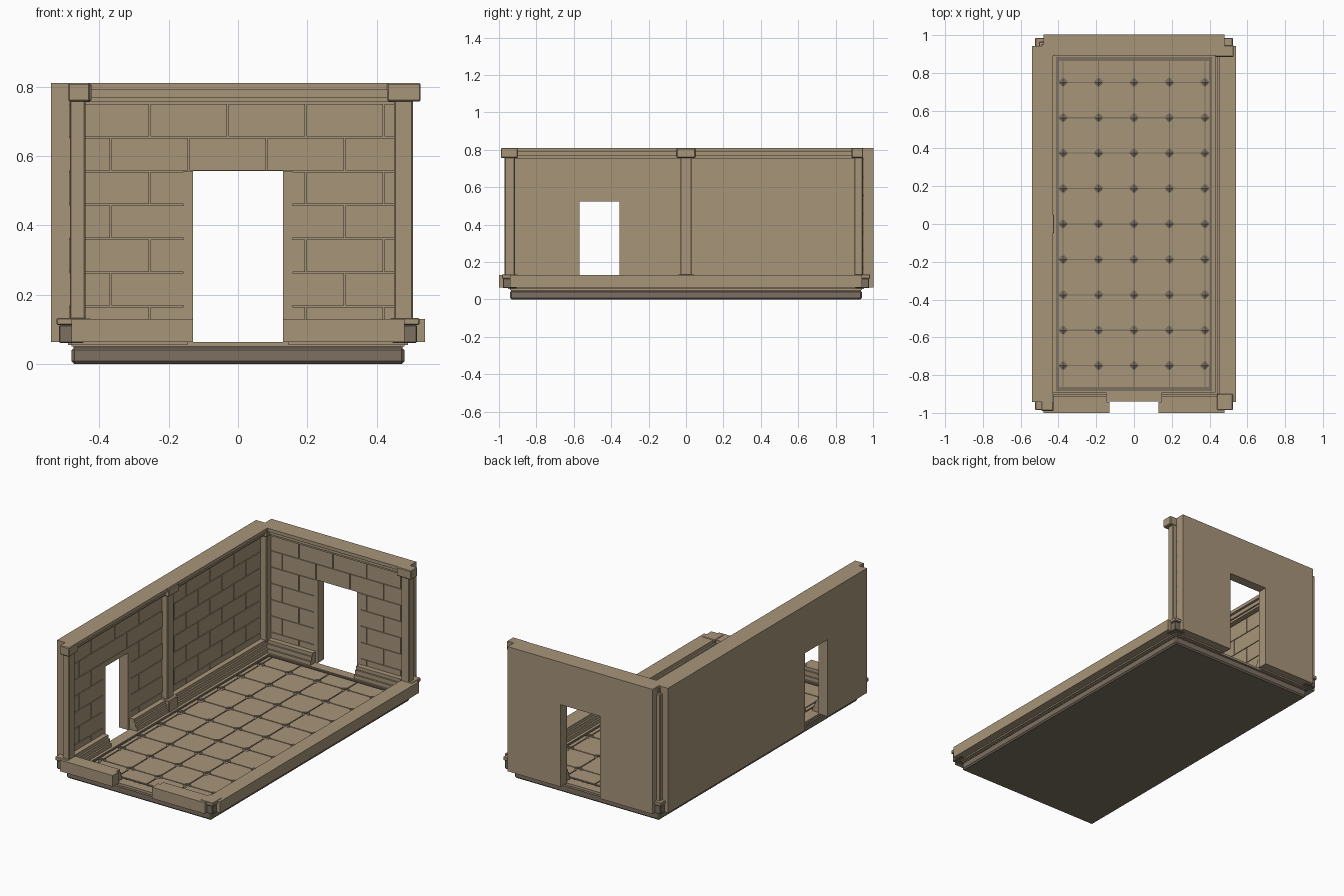
import bpy, bmesh

if "Cube" in bpy.data.objects:
    bpy.data.objects.remove(bpy.data.objects["Cube"])

def material(name, col):
    m = bpy.data.materials.new(name)
    m.diffuse_color = (*col, 1)
    m.use_nodes = True
    m.node_tree.nodes["Principled BSDF"].inputs["Base Color"].default_value = m.diffuse_color
    return m

TAN = material("tan stone", (0.39, 0.30, 0.195))
DARK = material("dark stone", (0.20, 0.16, 0.12))

def finish(name, bm, mat, bevel=0):
    bmesh.ops.recalc_face_normals(bm, faces=bm.faces)
    me = bpy.data.meshes.new(name)
    bm.to_mesh(me)
    bm.free()
    ob = bpy.data.objects.new(name, me)
    bpy.context.collection.objects.link(ob)
    me.materials.append(mat)
    if bevel:
        mod = ob.modifiers.new("bevel", 'BEVEL')
        mod.width, mod.segments = bevel, 1
    return ob

def prism(bm, low, shift):
    """Extrude a closed outline of 3D points along a vector."""
    f = bm.faces.new([bm.verts.new(p) for p in low])
    r = bmesh.ops.extrude_face_region(bm, geom=[f])
    vs = [v for v in r['geom'] if isinstance(v, bmesh.types.BMVert)]
    bmesh.ops.translate(bm, verts=vs, vec=shift)

def box(bm, x0, x1, y0, y1, z0, z1):
    prism(bm, [(x0, y0, z0), (x1, y0, z0), (x1, y1, z0), (x0, y1, z0)], (0, 0, z1 - z0))

def boxes(name, mat, items, bevel=0):
    bm = bmesh.new()
    for b in items:
        box(bm, *b)
    return finish(name, bm, mat, bevel)

# A wall point: a runs along the wall, d is the distance outwards from the centre
SIDES = {"left": lambda a, d: (-d, a), "right": lambda a, d: (d, a),
         "back": lambda a, d: (a, d), "front": lambda a, d: (a, -d)}

def side_box(side, a0, a1, d0, d1, z0, z1):
    (xa, ya), (xb, yb) = SIDES[side](a0, d0), SIDES[side](a1, d1)
    return (min(xa, xb), max(xa, xb), min(ya, yb), max(ya, yb), z0, z1)

Z0, ZLOW, ZTOP = 0.063, 0.13, 0.81

# ---------- floor ----------
boxes("floor_slab", DARK, [(-.48, .48, -.94, .94, 0, .048)], .008)
boxes("floor_bed", DARK, [(-.475, .475, -.935, .935, .046, .056)])
boxes("floor_rim", TAN, [(s * .447 - .033, s * .447 + .033, -.94, .94, .05, Z0) for s in (-1, 1)]
      + [(-.414, .414, s * .912 - .028, s * .912 + .028, .05, Z0) for s in (-1, 1)])
boxes("floor_border", DARK, [(s * .408 - .003, s * .408 + .003, -.876, .876, .05, .061) for s in (-1, 1)]
      + [(-.41, .41, s * .876 - .004, s * .876 + .004, .05, .061) for s in (-1, 1)])

xs = [-.40] + [.1875 * i for i in range(-2, 3)] + [.40]
ys = [-.865] + [.1875 * i for i in range(-4, 5)] + [.865]
bm = bmesh.new()
G, C = .003, .022
for i in range(len(xs) - 1):
    for j in range(len(ys) - 1):
        # tile with corners cut off wherever four tiles meet
        pts = []
        for ci, cj in ((0, 0), (1, 0), (1, 1), (0, 1)):
            I, J = i + ci, j + cj
            sx, sy = 1 - 2 * ci, 1 - 2 * cj
            x, y = xs[I] + sx * G, ys[J] + sy * G
            if 0 < I < len(xs) - 1 and 0 < J < len(ys) - 1:
                cut = [(x + sx * C, y, .05), (x, y + sy * C, .05)]
                pts += cut if ci != cj else cut[::-1]
            else:
                pts.append((x, y, .05))
        prism(bm, pts, (0, 0, .012))
finish("floor_tiles", bm, TAN)

bm = bmesh.new()
for x in xs[1:-1]:
    for y in ys[1:-1]:
        ring = [bm.verts.new((x + a * .021, y + b * .021, .056))
                for a, b in ((1, 0), (0, 1), (-1, 0), (0, -1))]
        tip = bm.verts.new((x, y, .064))
        for k in range(4):
            bm.faces.new((ring[k], ring[(k + 1) % 4], tip))
finish("floor_studs", bm, DARK)

# ---------- tall brick walls ----------
def spans(a0, a1, door, margin=0):
    if not door:
        return [(a0, a1)]
    return [(a0, door[0] - margin), (door[1] + margin, a1)]

def tall_wall(side, half, inner, door, shift):
    d0, d1, dz = door
    to = SIDES[side]
    # slab with a doorway
    outline = [(-half, Z0), (d0, Z0), (d0, dz), (d1, dz), (d1, Z0), (half, Z0), (half, ZTOP), (-half, ZTOP)]
    bm = bmesh.new()
    base = inner + .006
    p, q = to(0, base), to(0, inner + .06)
    prism(bm, [(*to(a, base), z) for a, z in outline], (q[0] - p[0], q[1] - p[1], 0))
    finish(side + "_wall", bm, TAN)
    # bricks in running bond, stopped at a plain door surround
    M, W, g = .027, .225, .002
    items = []
    levels = [Z0] + [.166 + .0975 * k for k in range(7)]
    for r in range(7):
        z0, z1 = levels[r], levels[r + 1]
        blocked = z0 < dz - .01
        for s0, s1 in spans(-half, half, door if blocked else None, M):
            n = int(2 * half / W) + 3
            for k in range(-n, n):
                a = shift + k * W + (r % 2) * W / 2
                b0, b1 = max(a + g, s0), min(a + W - g, s1)
                if b1 - b0 > .01:
                    items.append(side_box(side, b0, b1, inner, inner + .01, z0 + g, z1 - g))
    boxes(side + "_bricks", TAN, items)
    top = next(z for z in levels if z > dz - .01)
    frame = [side_box(side, d0 - M, d0, inner, inner + .01, Z0, top),
             side_box(side, d1, d1 + M, inner, inner + .01, Z0, top)]
    if top - dz > .01:
        frame.append(side_box(side, d0, d1, inner, inner + .01, dz, top))
    boxes(side + "_door_surround", TAN, frame)
    # stepped cornice
    boxes(side + "_cornice", TAN, [side_box(side, -half, half, inner - d, inner + .02, z0, z1) for d, z0, z1 in
                                   ((.025, .755, .768), (.035, .768, .79), (.05, .79, ZTOP))])

LEFT_DOOR, BACK_DOOR = (-.57, -.355, .525), (-.13, .13, .556)
tall_wall("left", .942, .48, LEFT_DOOR, -.03)
tall_wall("back", .48, .942, BACK_DOOR, -.03)

# ---------- low walls ----------
boxes("right_low_wall", TAN, [side_box("right", -.942, .942, .48, .54, Z0, ZLOW)])
boxes("front_low_wall", TAN, [side_box("front", a, b, .942, 1.0, Z0, ZLOW)
                              for a, b in spans(-.48, .48, BACK_DOOR)])

# ---------- stepped plinth along the inside of every wall ----------
for side, half, inner, door in (("left", .942, .48, LEFT_DOOR), ("right", .942, .48, None),
                                ("back", .48, .942, BACK_DOOR), ("front", .48, .942, BACK_DOOR)):
    boxes(side + "_plinth", TAN, [side_box(side, a, b, inner - d, inner + .01, z0, z1)
                                  for a, b in spans(-half, half, door, .015)
                                  for d, z0, z1 in ((.05, .055, .085), (.04, .085, .11), (.03, .11, ZLOW))])

# ---------- corner blocks ----------
for sx, xn in ((-1, "left"), (1, "right")):
    for sy, yn in ((-1, "front"), (1, "back")):
        def corner(x0, x1, y0, y1, z0, z1):
            return (min(sx * x0, sx * x1), max(sx * x0, sx * x1),
                    min(sy * y0, sy * y1), max(sy * y0, sy * y1), z0, z1)
        boxes(f"{yn}_{xn}_corner_block", DARK, [corner(.445, .516, .905, .978, .06, .112)], .003)
        boxes(f"{yn}_{xn}_corner_cap", TAN, [corner(.44, .523, .90, .985, .112, .133)], .003)

# ---------- posts and capitals ----------
boxes("front_left_post", TAN, [(-.485, -.44, -.97, -.915, .12, .77)], .004)
boxes("back_right_post", TAN, [(.45, .505, .90, .945, .12, .77)], .004)
boxes("back_left_post", TAN, [(-.503, -.44, .90, .965, .12, .77)], .004)
boxes("middle_post", TAN, [(-.49, -.445, -.03, .03, .06, .77)], .004)
boxes("front_left_capital", TAN, [(-.49, -.427, -.99, -.90, .757, ZTOP)], .004)
boxes("back_right_capital", TAN, [(.43, .527, .885, .947, .757, ZTOP)], .004)
boxes("back_left_capital", TAN, [(-.49, -.427, .885, .953, .757, ZTOP - .002)], .004)
boxes("middle_capital", TAN, [(-.49, -.423, -.05, .05, .757, ZTOP - .002)], .004)
boxes("middle_base", TAN, [(-.49, -.425, -.045, .045, .06, .133)], .004)
